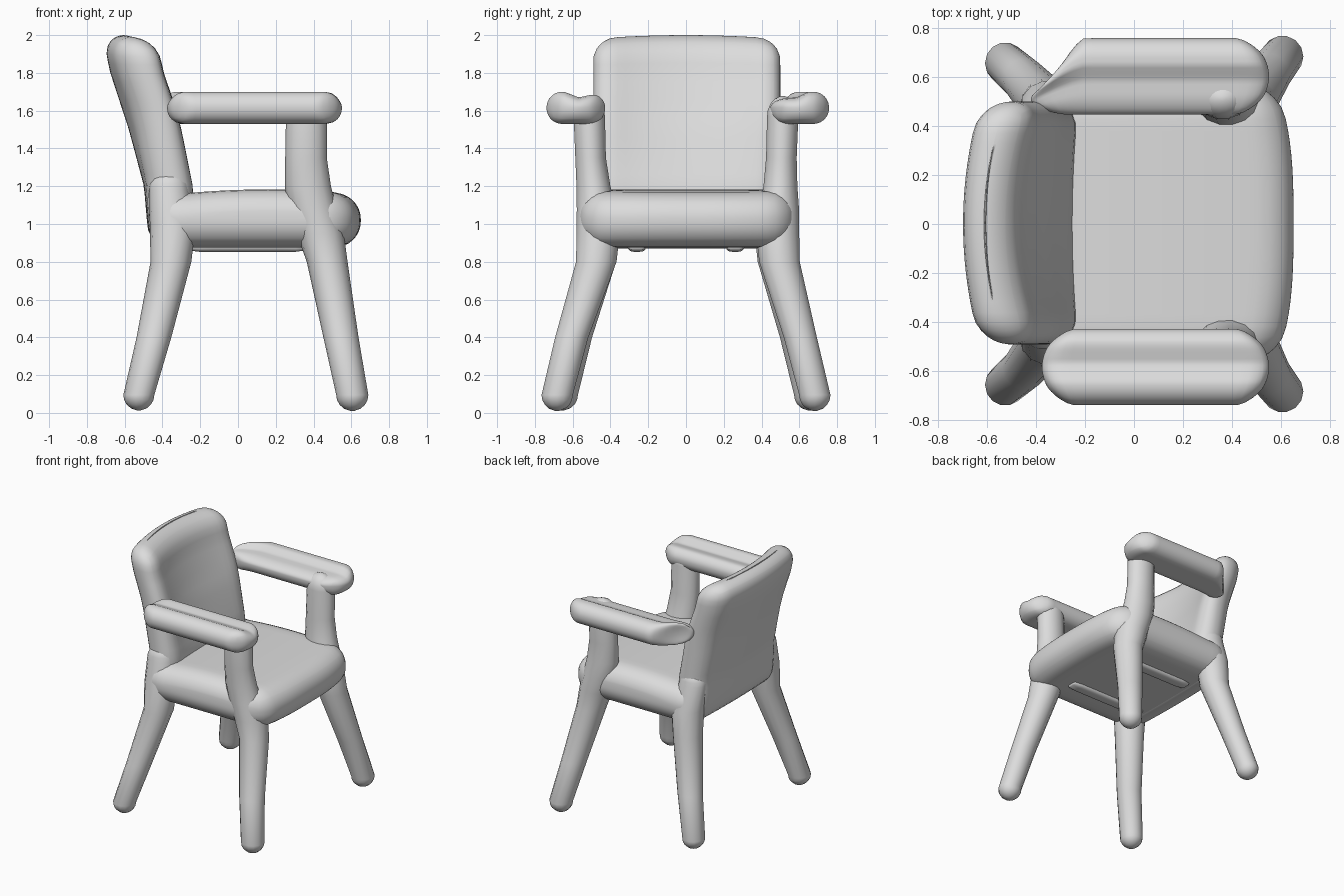
import bpy, bmesh, math
from mathutils import Vector

old = bpy.data.objects.get("Cube")
if old:
    bpy.data.objects.remove(old, do_unlink=True)

grey = bpy.data.materials.new("plain grey")
grey.use_nodes = True
COLOUR = (0.72, 0.72, 0.72, 1)
grey.diffuse_color = COLOUR
grey.node_tree.nodes["Principled BSDF"].inputs["Base Color"].default_value = COLOUR


def finish(name, bm):
    bmesh.ops.recalc_face_normals(bm, faces=bm.faces)
    mesh = bpy.data.meshes.new(name)
    bm.to_mesh(mesh)
    bm.free()
    mesh.materials.append(grey)
    mesh.shade_smooth()
    obj = bpy.data.objects.new(name, mesh)
    bpy.context.collection.objects.link(obj)


def soft_box(name, centre, half, radius, warp, cuts=22):
    """Box with fully rounded edges, then bent by a warp function."""
    bm = bmesh.new()
    bmesh.ops.create_cube(bm, size=2)
    bmesh.ops.subdivide_edges(bm, edges=bm.edges[:], cuts=cuts, use_grid_fill=True)
    for v in bm.verts:
        q = Vector(a * h for a, h in zip(v.co, half))
        core = Vector(max(radius - h, min(h - radius, a)) for a, h in zip(q, half))
        q = core + (q - core).normalized() * radius
        v.co = warp(q + Vector(centre))
    finish(name, bm)


def limb(name, path, sides=14):
    """Tapered limb through (x, y, z, radius_x, radius_y), listed from the bottom up."""
    caps = []
    for end, sign in ((path[0], -1), (path[-1], 1)):
        x, y, z, rx, ry = end
        caps.append([(x, y, z + sign * rx * math.sin(a), rx * math.cos(a), ry * math.cos(a))
                     for a in map(math.radians, (82, 60, 38, 18))])
    rings = caps[0] + path + caps[1][::-1]
    bm = bmesh.new()
    loops = []
    for x, y, z, rx, ry in rings:
        loops.append([bm.verts.new((x + rx * math.cos(t), y + ry * math.sin(t), z))
                      for t in (2 * math.pi * i / sides for i in range(sides))])
    for low, high in zip(loops, loops[1:]):
        for i in range(sides):
            j = (i + 1) % sides
            bm.faces.new((low[i], low[j], high[j], high[i]))
    bm.faces.new(loops[0])
    bm.faces.new(loops[-1])
    finish(name, bm)


def curve_at(points, t):
    """Linear reading of a profile given as (position, value) pairs."""
    for (a, va), (b, vb) in zip(points, points[1:]):
        if t <= b:
            return va + (vb - va) * max(0, t - a) / (b - a)
    return points[-1][1]


# Seat with a bowed front edge and a slightly crowned top
def bow_seat(p):
    across = min(1, abs(p.y) / 0.57)
    if p.x > 0:
        p.x -= 0.075 * across ** 3 * min(1, p.x / 0.5)
    if p.z > 1.05:
        p.z += 0.018 * max(0, 1 - ((p.x - 0.15) / 0.4) ** 2)
    return p


soft_box("seat", (0.1, 0.005, 1.02), (0.55, 0.572, 0.145), 0.14, bow_seat)

# Leaning backrest, hollow in front and wrapped forward at its sides
LEAN = [(0.85, -0.345), (1.2, -0.375), (1.5, -0.455), (1.8, -0.553), (2.0, -0.597)]


def bend_back(p):
    wrap = (p.y / 0.49) ** 2
    rise = max(0, min(1, (p.z - 1.1) / 0.5))
    hollow = 0.02 * rise * (1 - wrap) if p.x > 0 else 0
    p.x += curve_at(LEAN, p.z) + (0.015 + 0.055 * rise) * wrap - hollow
    if p.z > 1.7:
        p.z -= 0.02 * wrap * (p.z - 1.7) / 0.3
    return p


soft_box("backrest", (0, 0.004, 1.435), (0.123, 0.495, 0.565), 0.12, bend_back)


# Armrests: rounded ends, a top that sinks by the drop profile from inside to outside
def make_armrest(name, side, rear, front, y, taper, drop):
    middle, reach = (rear + front) / 2, (front - rear) / 2

    def shape(p):
        along = (p.x - middle) / reach
        out = side * (p.y - side * y) / 0.155
        p.x -= math.copysign(0.08, along) * out ** 2 * max(0, abs(along) - 0.55) / 0.45
        if p.z > 1.615:
            p.z -= curve_at(drop, out) * (p.z - 1.615) / 0.085
        slide = max(0, -0.55 - along) / 0.45
        p.y -= side * taper * slide ** 1.4 * (0.5 + 0.5 * out)
        return p

    soft_box(name, (middle, side * y, 1.615), (reach, 0.155, 0.085), 0.083, shape)


make_armrest("left_armrest", 1, -0.42, 0.55, 0.602, 0.19,
             [(-1, 0.04), (-0.1, 0.03), (0.3, 0)])
make_armrest("right_armrest", -1, -0.375, 0.55, 0.583, 0,
             [(-0.7, 0.01), (-0.1, 0.03), (0.4, 0)])

# Splayed legs on both sides, the front ones running up into the arm posts
for side, s in (("left", 1), ("right", -1)):
    limb(side + "_front_leg_and_arm_post", [
        (0.605, s * 0.682, 0.095, 0.085, 0.085),
        (0.545, s * 0.605, 0.4, 0.093, 0.09),
        (0.472, s * 0.485 + 0.01, 0.8, 0.108, 0.11),
        (0.435, s * 0.475 + 0.01, 0.95, 0.125, 0.117),
        (0.395, s * 0.483 + 0.01, 1.08, 0.128, 0.108),
        (0.37, s * 0.495 + 0.005, 1.2, 0.122, 0.092),
        (0.36, s * 0.505, 1.35, 0.11, 0.083),
        (0.362, s * 0.512, 1.57, 0.108, 0.085)])
    limb(side + "_back_leg", [
        (-0.525, s * 0.655, 0.095, 0.082, 0.085),
        (-0.445, s * 0.585, 0.4, 0.092, 0.09),
        (-0.355, s * 0.48 + 0.005, 0.8, 0.108, 0.108),
        (-0.345, s * 0.465 + 0.005, 1.0, 0.122, 0.115),
        (-0.365, s * 0.43, 1.18, 0.105, 0.085)])
    # low rail under the seat
    limb_path_y = s * 0.26
    soft_box(side + "_under_rail", (0.05, limb_path_y, 0.885), (0.33, 0.05, 0.032),
             0.03, lambda p: p, cuts=8)
